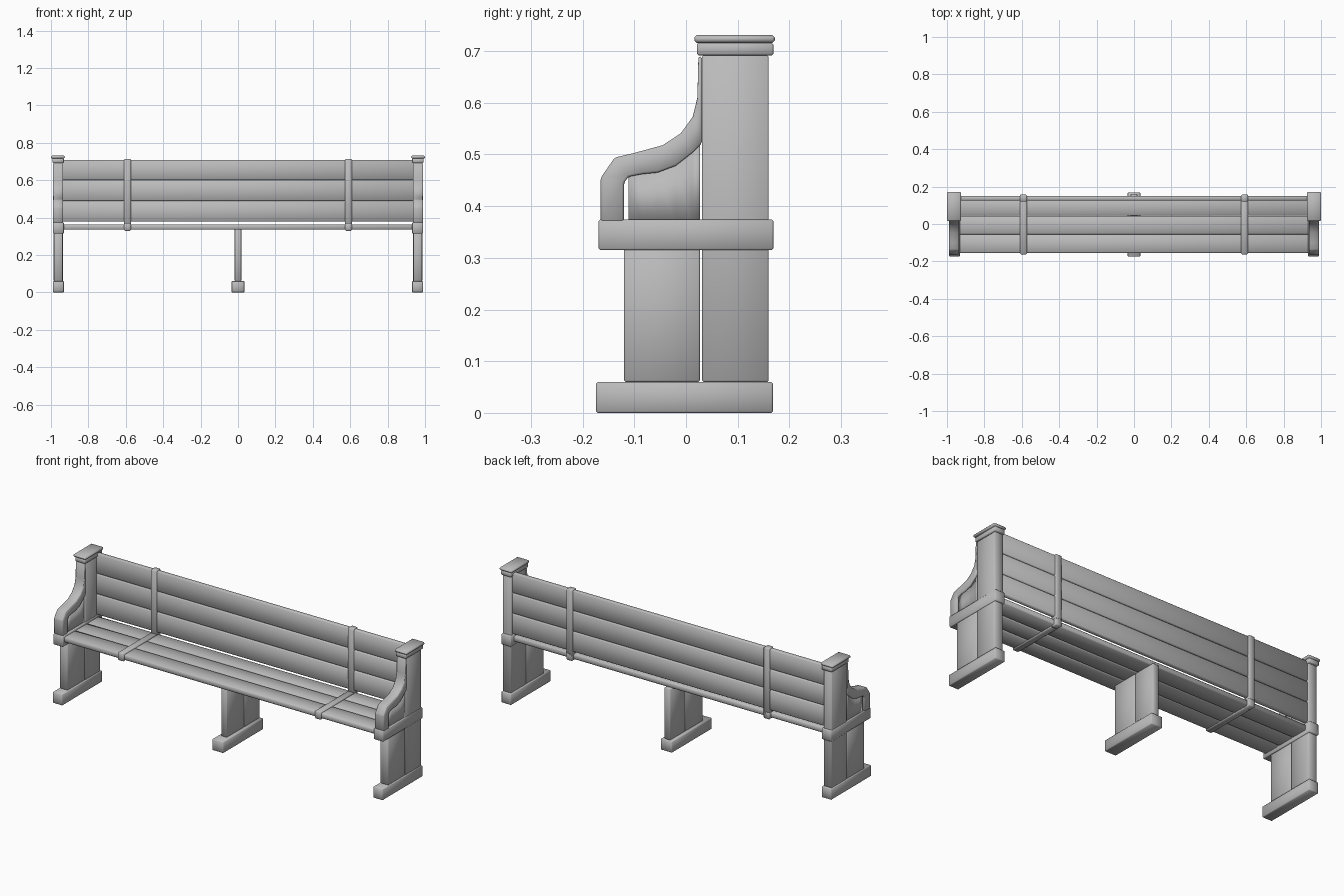
import bpy, bmesh

cube = bpy.data.objects.get("Cube")
if cube:
    bpy.data.objects.remove(cube, do_unlink=True)

# Single paint colour
grey = bpy.data.materials.new("grey paint")
grey.use_nodes = True
colour = (0.5, 0.5, 0.5, 1)
grey.diffuse_color = colour
grey.node_tree.nodes["Principled BSDF"].inputs["Base Color"].default_value = colour


def finish(name, bm, bevel):
    """Turn a bmesh into a softly bevelled, smooth shaded object."""
    bmesh.ops.recalc_face_normals(bm, faces=bm.faces)
    mesh = bpy.data.meshes.new(name)
    bm.to_mesh(mesh)
    bm.free()
    mesh.materials.append(grey)
    mesh.shade_smooth()
    obj = bpy.data.objects.new(name, mesh)
    bpy.context.scene.collection.objects.link(obj)
    if bevel:
        mod = obj.modifiers.new("soft edges", 'BEVEL')
        mod.width = bevel
        mod.segments = 1
        mod.limit_method = 'ANGLE'
    return obj


def box(name, x, y, z, bevel=0.003):
    bm = bmesh.new()
    bmesh.ops.create_cube(bm, size=1)
    for v in bm.verts:
        for i, (lo, hi) in enumerate((x, y, z)):
            v.co[i] = lo if v.co[i] < 0 else hi
    return finish(name, bm, bevel)


def strip(name, x, upper, lower, bevel):
    """Solid between two matching (y, z) outlines, extruded across x."""
    bm = bmesh.new()
    rows = [[bm.verts.new((x[0], *p)) for p in line] for line in (upper, lower)]
    for i in range(len(upper) - 1):
        bm.faces.new((rows[0][i], rows[0][i + 1], rows[1][i + 1], rows[1][i]))
    solid = bmesh.ops.extrude_face_region(bm, geom=bm.faces[:])
    for v in solid["geom"]:
        if isinstance(v, bmesh.types.BMVert):
            v.co.x = x[1]
    return finish(name, bm, bevel)


def span(side, inner, outer):
    return tuple(sorted((side * inner, side * outer)))


FRONT, BACK = (-0.12, 0.027), (0.031, 0.16)     # depth of the two upright boards
arm_outer = [(-0.165, 0.37), (-0.165, 0.455), (-0.138, 0.494), (-0.1, 0.503),
             (-0.045, 0.518), (-0.01, 0.541), (0.013, 0.573), (0.022, 0.61), (0.024, 0.69)]
arm_inner = [(-0.12, 0.37), (-0.12, 0.445), (-0.111, 0.457), (-0.085, 0.462),
             (-0.055, 0.465), (-0.02, 0.478), (0.012, 0.503), (0.031, 0.522), (0.031, 0.69)]

# End frames
for side, label in ((1, "left"), (-1, "right")):
    post = span(side, 0.936, 0.986)
    band = span(side, 0.931, 0.989)
    box(f"{label}_foot", band, (-0.174, 0.168), (0, 0.06))
    box(f"{label}_back_post", post, BACK, (0.06, 0.692))
    box(f"{label}_front_board", span(side, 0.937, 0.985), FRONT, (0.06, 0.33))
    box(f"{label}_belt", band, (-0.169, 0.169), (0.315, 0.374))
    box(f"{label}_post_neck", span(side, 0.931, 0.992), (0.021, 0.169), (0.692, 0.716))
    box(f"{label}_post_cap", span(side, 0.925, 1.0), (0.016, 0.172), (0.716, 0.731), 0.005)
    # Curved arm with the infill board beneath it
    strip(f"{label}_arm", span(side, 0.935, 0.989), arm_outer, arm_inner, 0.004)
    top = [(min(y, FRONT[1]), z + 0.005) for y, z in arm_inner[2:8]]
    strip(f"{label}_arm_infill", span(side, 0.941, 0.981), top,
          [(y, 0.36) for y, z in top], 0)

# Middle leg
box("middle_foot", (-0.034, 0.034), (-0.174, 0.168), (0, 0.06))
box("middle_front_board", (-0.018, 0.018), FRONT, (0.06, 0.338))
box("middle_back_board", (-0.018, 0.018), BACK, (0.06, 0.338))

# Seat and backrest slats
for i in range(3):
    y = -0.155 + i * 0.1
    box(f"seat_slat_{i + 1}", (-0.94, 0.94), (y, y + 0.098), (0.335, 0.364), 0.005)
    z = 0.378 + i * 0.111
    box(f"back_slat_{i + 1}", (-0.94, 0.94), (0.125, 0.15), (z, z + 0.109), 0.005)

# Straps around the slats
for side, label in ((1, "left"), (-1, "right")):
    x = span(side, 0.573, 0.609)
    box(f"{label}_seat_strap", x, (-0.162, 0.157), (0.329, 0.371), 0.004)
    box(f"{label}_back_strap", x, (0.119, 0.157), (0.329, 0.713), 0.004)
